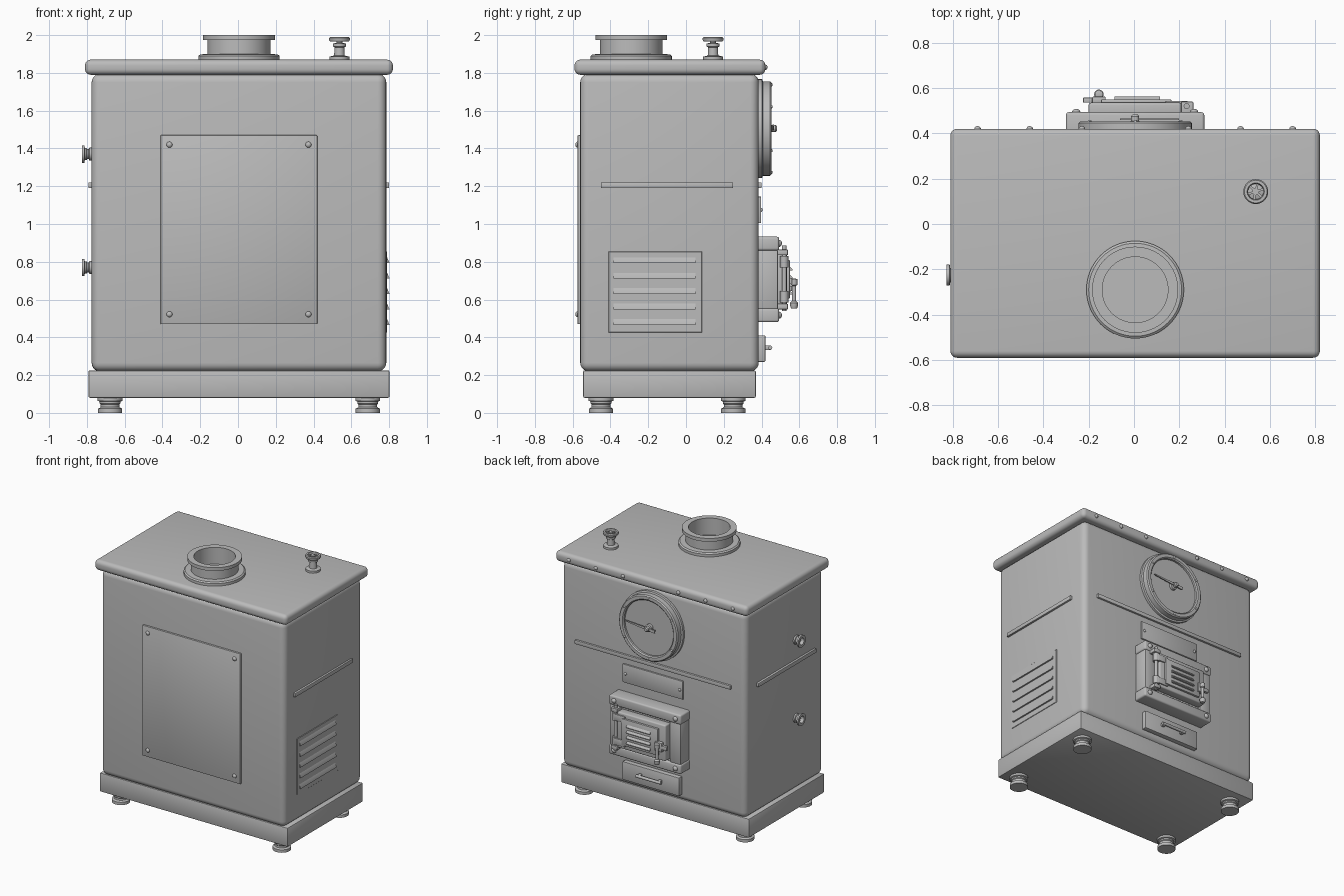
import bpy, bmesh, math
from mathutils import Vector

steel = bpy.data.materials.new("grey steel")
steel.diffuse_color = (0.5, 0.5, 0.5, 1)
CX = 0.005


def finish(name, bm):
    bmesh.ops.remove_doubles(bm, verts=bm.verts, dist=1e-5)
    bmesh.ops.recalc_face_normals(bm, faces=bm.faces)
    me = bpy.data.meshes.new(name)
    bm.to_mesh(me)
    bm.free()
    ob = bpy.data.objects.new(name, me)
    bpy.context.collection.objects.link(ob)
    me.materials.append(steel)
    bpy.ops.object.select_all(action='DESELECT')
    bpy.context.view_layer.objects.active = ob
    ob.select_set(True)
    bpy.ops.object.shade_smooth_by_angle(angle=math.radians(35))
    return ob


def box(name, x, y, z, bevel=0.004, segs=2):
    """Bevelled box from three (low, high) ranges."""
    bm = bmesh.new()
    bmesh.ops.create_cube(bm, size=1)
    for v in bm.verts:
        v.co = [r[0] if c < 0 else r[1] for c, r in zip(v.co, (x, y, z))]
    if bevel:
        bmesh.ops.bevel(bm, geom=bm.edges[:], offset=bevel, segments=segs,
                        profile=0.5, affect='EDGES')
    return finish(name, bm)


def lathe(name, profile, places, axis=(0, 0, 1), n=32):
    """Spin (radius, height) points about an axis, repeated at each place."""
    bm = bmesh.new()
    rot = Vector((0, 0, 1)).rotation_difference(Vector(axis))
    for p in places:
        rings = []
        for r, h in profile:
            rings.append([bm.verts.new(Vector(p) + rot @ Vector(
                (r * math.cos(math.tau * i / n), r * math.sin(math.tau * i / n), h)))
                for i in range(n)])
        for a, b in zip(rings, rings[1:]):
            for i in range(n):
                j = (i + 1) % n
                bm.faces.new((a[i], a[j], b[j], b[i]))
    return finish(name, bm)


def rivets(name, places, axis, r=0.015, h=0.012):
    dome = [(r * math.cos(t * math.pi / 8), h * math.sin(t * math.pi / 8)) for t in range(5)]
    return lathe(name, [(r, -0.004)] + dome, places, axis, 12)


def louvres(name, span, heights, base, out, tall, side):
    """Sloped hoods open at the bottom edge; side is the wall axis, x or y."""
    bm = bmesh.new()
    for z in heights:
        ends = []
        for u in span:
            pts = [(base, z + tall), (base + out, z + 0.006), (base + out, z), (base, z)]
            ends.append([bm.verts.new((d, u, h) if side == 'x' else (u, d, h)) for d, h in pts])
        a, b = ends
        bm.faces.new(a)
        bm.faces.new(b)
        for i in range(4):
            j = (i + 1) % 4
            bm.faces.new((a[i], a[j], b[j], b[i]))
    return finish(name, bm)


# casing, lid and plinth
box("body", (-0.775, 0.785), (-0.56, 0.385), (0.22, 1.795), 0.045, 5)
box("lid", (-0.81, 0.82), (-0.59, 0.42), (1.79, 1.87), 0.03, 5)
box("plinth", (-0.792, 0.802), (-0.545, 0.37), (0.08, 0.225), 0.008)

# feet
lathe("feet", [(0, 0), (0.064, 0), (0.064, 0.022), (0.05, 0.03), (0.05, 0.045),
               (0.055, 0.05), (0.055, 0.06), (0.066, 0.064), (0.066, 0.085), (0, 0.085)],
      [(x, y, 0) for x in (-0.677, 0.687) for y in (-0.45, 0.25)])

# flue collar with open bore
lathe("flue_collar", [(0, 0.002), (0.145, 0.002), (0.145, 0.13), (0.19, 0.13), (0.19, 0.105),
                      (0.166, 0.105), (0.166, 0.03), (0.205, 0.028), (0.215, 0.02), (0.215, -0.005)],
      [(CX, -0.29, 1.87)], n=64)

# relief valve: stem, rim, spokes
VX, VY = 0.537, 0.143
lathe("valve_stem", [(0.052, -0.005), (0.052, 0.016), (0.028, 0.022), (0.026, 0.065),
                     (0.034, 0.07), (0.034, 0.085), (0.015, 0.09), (0.015, 0.115), (0, 0.115)],
      [(VX, VY, 1.87)])
lathe("valve_wheel", [(0.038, 0), (0.05, 0), (0.055, 0.008), (0.055, 0.018), (0.05, 0.024),
                      (0.038, 0.024), (0.034, 0.012), (0.038, 0)], [(VX, VY, 1.966)])
for i in range(3):
    s = box("valve_spoke", (-0.042, 0.042), (-0.005, 0.005), (1.969, 1.981), 0)
    s.location = (VX, VY, 0)
    s.rotation_euler.z = i * math.pi / 3 + 0.3

# front access panel
box("front_panel", (-0.41, 0.42), (-0.574, -0.55), (0.47, 1.47), 0.004)
rivets("front_panel_screws", [(x, -0.574, z) for x in (-0.363, 0.373) for z in (0.522, 1.42)],
       (0, -1, 0), 0.016)

# trim strips
box("right_strip", (0.77, 0.8), (-0.45, 0.25), (1.19, 1.22), 0.003)
box("left_strip", (-0.792, -0.76), (-0.45, 0.25), (1.19, 1.22), 0.003)
box("back_strip", (-0.655, 0.665), (0.37, 0.4), (1.19, 1.22), 0.003)

# right vent
box("vent_plate", (0.77, 0.789), (-0.41, 0.085), (0.425, 0.855), 0.002, 1)
louvres("vent_louvres", (-0.385, 0.05), [0.465 + 0.082 * i for i in range(5)],
        0.787, 0.014, 0.035, 'x')

# left pipe fittings
lathe("pipe_fittings", [(0.034, -0.01), (0.034, 0.012), (0.024, 0.016), (0.024, 0.024),
                        (0.032, 0.026), (0.032, 0.036), (0.046, 0.038), (0.046, 0.051),
                        (0.026, 0.051), (0.026, 0.015), (0, 0.015)],
      [(-0.775, -0.225, z) for z in (0.77, 1.37)], (-1, 0, 0))

# lid rivets
rivets("lid_rivets", [(CX + s * d, 0.418, 1.83) for s in (-1, 1) for d in (0.235, 0.465, 0.695)],
       (0, 1, 0), 0.015, 0.014)

# gauge: rim, dial, needle, hub
GZ = 1.505
lathe("gauge_rim", [(0.262, -0.01), (0.262, 0.018), (0.25, 0.022), (0.25, 0.06), (0.242, 0.068),
                    (0.218, 0.068), (0.21, 0.06), (0.21, 0.045), (0, 0.045)],
      [(CX, 0.385, GZ)], (0, 1, 0), 64)
rivets("gauge_screws", [(CX + 0.232 * math.cos(a), 0.452, GZ + 0.232 * math.sin(a))
                        for a in [math.tau * (i + 0.5) / 6 for i in range(6)]], (0, 1, 0), 0.009, 0.007)
lathe("gauge_hub", [(0.028, 0), (0.028, 0.02), (0.018, 0.024), (0.018, 0.045), (0.012, 0.052),
                    (0, 0.052)], [(CX, 0.43, GZ)], (0, 1, 0), 24)
needle = box("gauge_needle", (-0.065, 0.195), (-0.004, 0.004), (-0.012, 0.012), 0)
for v in needle.data.vertices:
    if v.co.x > 0:
        v.co.z *= 0.3
needle.location = (CX, 0.462, GZ)
needle.rotation_euler.y = math.radians(-5)

# rating plate
box("rating_plate", (-0.25, 0.26), (0.37, 0.397), (1.005, 1.145), 0.003)
rivets("rating_plate_rivets", [(CX + s * 0.23, 0.397, 1.075) for s in (-1, 1)],
       (0, 1, 0), 0.011, 0.009)

# firebox frame: top and bottom rails, side posts, backing
for z in ((0.48, 0.553), (0.86, 0.933)):
    box("fire_frame_rail", (-0.30, 0.31), (0.37, 0.493), z, 0.012, 3)
for x in ((-0.295, -0.2), (0.21, 0.305)):
    box("fire_frame_post", x, (0.37, 0.488), (0.55, 0.863), 0.008)
box("fire_frame_backing", (-0.21, 0.22), (0.37, 0.475), (0.54, 0.87), 0)
rivets("fire_frame_bolts", [(CX + s * 0.26, 0.492, z) for s in (-1, 1) for z in (0.517, 0.897)],
       (0, 1, 0), 0.019, 0.016)

# fire door with raised louvred panel
box("fire_door", (-0.2, 0.21), (0.47, 0.535), (0.57, 0.845), 0.01, 3)
box("fire_door_panel", (-0.145, 0.165), (0.53, 0.55), (0.605, 0.81), 0.005)
louvres("fire_door_louvres", (-0.085, 0.115), [0.628 + 0.042 * i for i in range(4)],
        0.549, 0.014, 0.022, 'y')

# door hinge: pin, knuckles and leaves
HX = 0.232
lathe("hinge_pin", [(0, 0), (0.013, 0), (0.013, 0.345), (0, 0.345)], [(HX, 0.52, 0.54)], n=16)
lathe("hinge_knuckles", [(0, 0), (0.022, 0), (0.022, 0.06), (0, 0.06)],
      [(HX, 0.52, z) for z in (0.585, 0.77)], n=20)
for z in (0.59, 0.775):
    box("hinge_leaf", (0.14, HX), (0.527, 0.543), (z, z + 0.05), 0.003)
for z in (0.548, 0.835):
    box("hinge_lug", (HX - 0.025, HX + 0.03), (0.475, 0.54), (z, z + 0.03), 0.005)

# door latch handle
box("latch_mount", (-0.185, -0.125), (0.53, 0.562), (0.645, 0.715), 0.005)
lathe("latch_handle", [(0, 0), (0.016, 0), (0.021, 0.015), (0.021, 0.03), (0.011, 0.04),
                       (0.011, 0.12), (0.018, 0.125), (0.018, 0.155), (0, 0.16)],
      [(-0.155, 0.572, 0.553)], n=20)
box("latch_arm", (-0.225, -0.15), (0.535, 0.558), (0.665, 0.695), 0.004)

# ash drawer and pull
box("ash_drawer", (-0.235, 0.245), (0.37, 0.42), (0.27, 0.41), 0.005)
for s in (-1, 1):
    x = CX + s * 0.085
    box("ash_pull_post", (x - 0.012, x + 0.012), (0.415, 0.45), (0.333, 0.357), 0.003)
lathe("ash_pull_bar", [(0, -0.105), (0.011, -0.105), (0.011, 0.105), (0, 0.105)],
      [(CX, 0.446, 0.345)], (1, 0, 0), 16)
